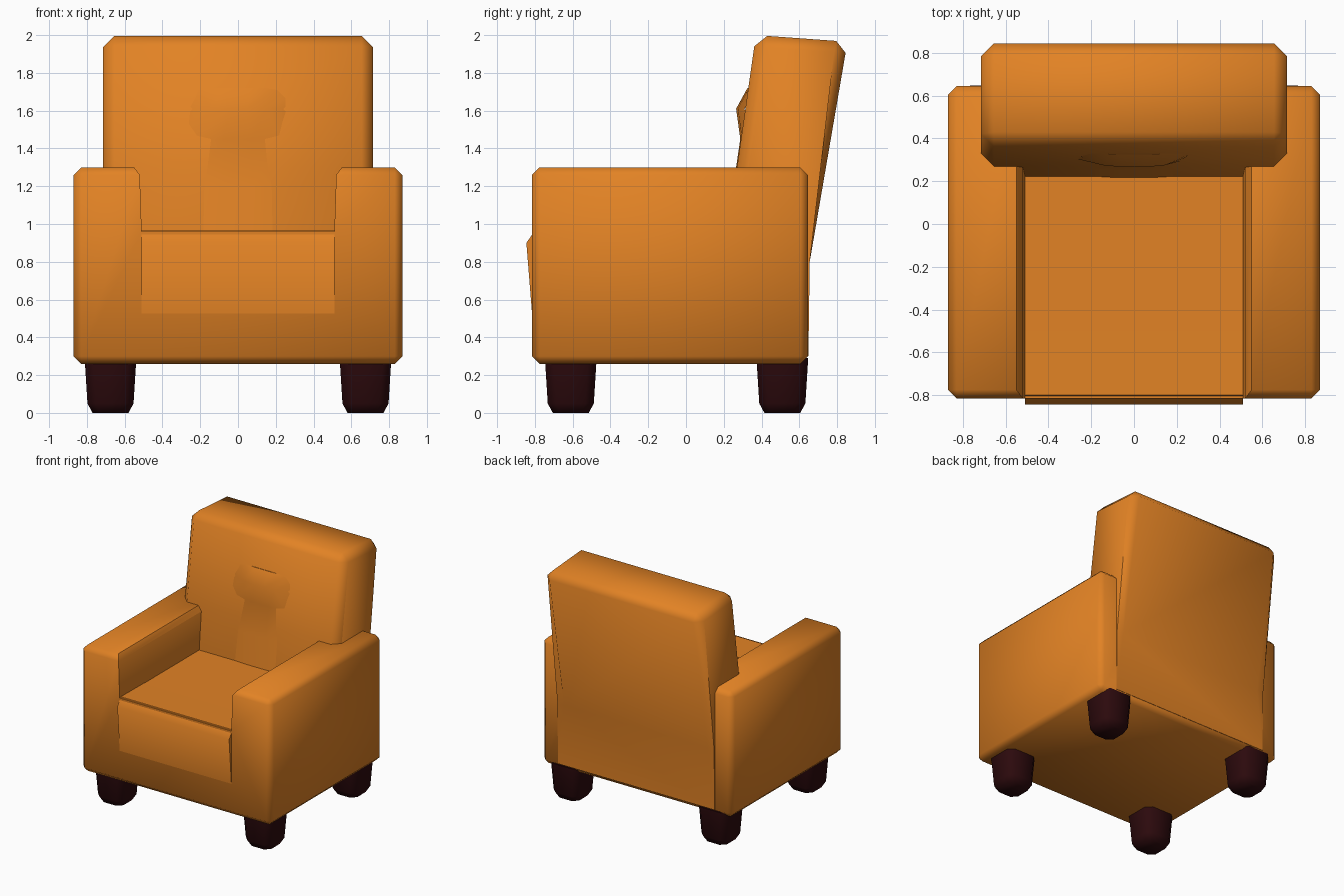
import bpy, bmesh, math
from mathutils import Vector

if "Cube" in bpy.data.objects:
    bpy.data.objects.remove(bpy.data.objects["Cube"])


def material(name, rgb):
    m = bpy.data.materials.new(name)
    m.diffuse_color = (*rgb, 1)
    m.use_nodes = True
    m.node_tree.nodes["Principled BSDF"].inputs["Base Color"].default_value = m.diffuse_color
    return m


ORANGE = material("orange leather", (0.76, 0.225, 0.018))
WOOD = material("dark wood", (0.026, 0.003, 0.004))


def prism(name, pts, axis, lo, hi, mat, bevel=0.0, keep=lambda e: True):
    """Extrude a profile along x (points are y,z) or along y (points are x,z)."""
    place = (lambda p, d: (d, p[0], p[1])) if axis == 'x' else (lambda p, d: (p[0], d, p[1]))
    bm = bmesh.new()
    a = [bm.verts.new(place(p, lo)) for p in pts]
    b = [bm.verts.new(place(p, hi)) for p in pts]
    bm.faces.new(a)
    bm.faces.new(b[::-1])
    n = len(pts)
    for i in range(n):
        j = (i + 1) % n
        bm.faces.new((a[i], b[i], b[j], a[j]))
    bmesh.ops.recalc_face_normals(bm, faces=bm.faces[:])
    if bevel:
        sharp = [e for e in bm.edges
                 if e.calc_face_angle_signed() > math.radians(30) and keep(e)]
        bmesh.ops.bevel(bm, geom=sharp, offset=bevel, offset_type='OFFSET',
                        segments=1, profile=0.5, affect='EDGES', clamp_overlap=True)
    return finish(name, bm, mat)


def finish(name, bm, mat, angle=50):
    me = bpy.data.meshes.new(name)
    bm.to_mesh(me)
    bm.free()
    me.materials.append(mat)
    ob = bpy.data.objects.new(name, me)
    bpy.context.collection.objects.link(ob)
    bpy.ops.object.select_all(action='DESELECT')
    ob.select_set(True)
    bpy.context.view_layer.objects.active = ob
    bpy.ops.object.shade_smooth_by_angle(angle=math.radians(angle))
    return ob


# base and arms: one U-shaped section, inner edges of the arms left sharp
half = [(0.51, 0.96), (0.52, 1.26), (0.55, 1.30), (0.87, 1.30), (0.87, 0.26)]
u_section = half + [(-x, z) for x, z in reversed(half)]
prism("base_and_arms", u_section, 'y', -0.815, 0.645, ORANGE, 0.05,
      lambda e: max(abs(v.co.x) for v in e.verts) > 0.56)

# bulging front of the seat
prism("seat_front", [(-0.813, 0.50), (-0.845, 0.90), (-0.80, 0.965), (-0.5, 0.962), (-0.5, 0.50)],
      'x', -0.51, 0.51, ORANGE)

# leaning backrest
prism("backrest", [(0.22, 0.94), (0.27, 1.30), (0.37, 2.0), (0.855, 1.965),
                   (0.655, 0.80), (0.648, 0.30), (0.3, 0.30)],
      'x', -0.715, 0.715, ORANGE, 0.06,
      lambda e: max(v.co.z for v in e.verts) > 1.0)

# lumbar cushion, swelling out of the backrest with a sloping top
bm = bmesh.new()
rows = [(0.95, 0.215, 0.40), (1.2, 0.25, 0.40), (1.45, 0.287, 0.38),
        (1.61, 0.265, 0.24), (1.72, 0.325, 0.36), (1.72, 0.42, 0.36)]
grid = []
for z, y, w in rows:
    grid.append([bm.verts.new((w * t, y + 0.045 * abs(t) ** 3, z))
                 for t in (-1, -0.6, -0.2, 0.2, 0.6, 1)])
for r0, r1 in zip(grid, grid[1:]):
    for i in range(5):
        bm.faces.new((r0[i], r0[i + 1], r1[i + 1], r1[i]))
finish("lumbar_cushion", bm, ORANGE, 40)

# four tapered legs
for side, sx in (("right", 1), ("left", -1)):
    for end, cy in (("front", -0.61), ("back", 0.51)):
        bm = bmesh.new()
        rings = []
        for z, r, c in ((0.005, 0.095, 0.04), (0.05, 0.122, 0.045), (0.29, 0.137, 0.045)):
            k = r - c
            ring = [(r, -k), (r, k), (k, r), (-k, r), (-r, k), (-r, -k), (-k, -r), (k, -r)]
            rings.append([bm.verts.new((sx * 0.675 + x, cy + y, z)) for x, y in ring])
        for r0, r1 in zip(rings, rings[1:]):
            for i in range(8):
                j = (i + 1) % 8
                bm.faces.new((r0[i], r0[j], r1[j], r1[i]))
        bm.faces.new(rings[0][::-1])
        bm.faces.new(rings[-1])
        for v in rings[0]:
            v.co.z = 0.0
        finish(f"{end}_{side}_leg", bm, WOOD, 60)
